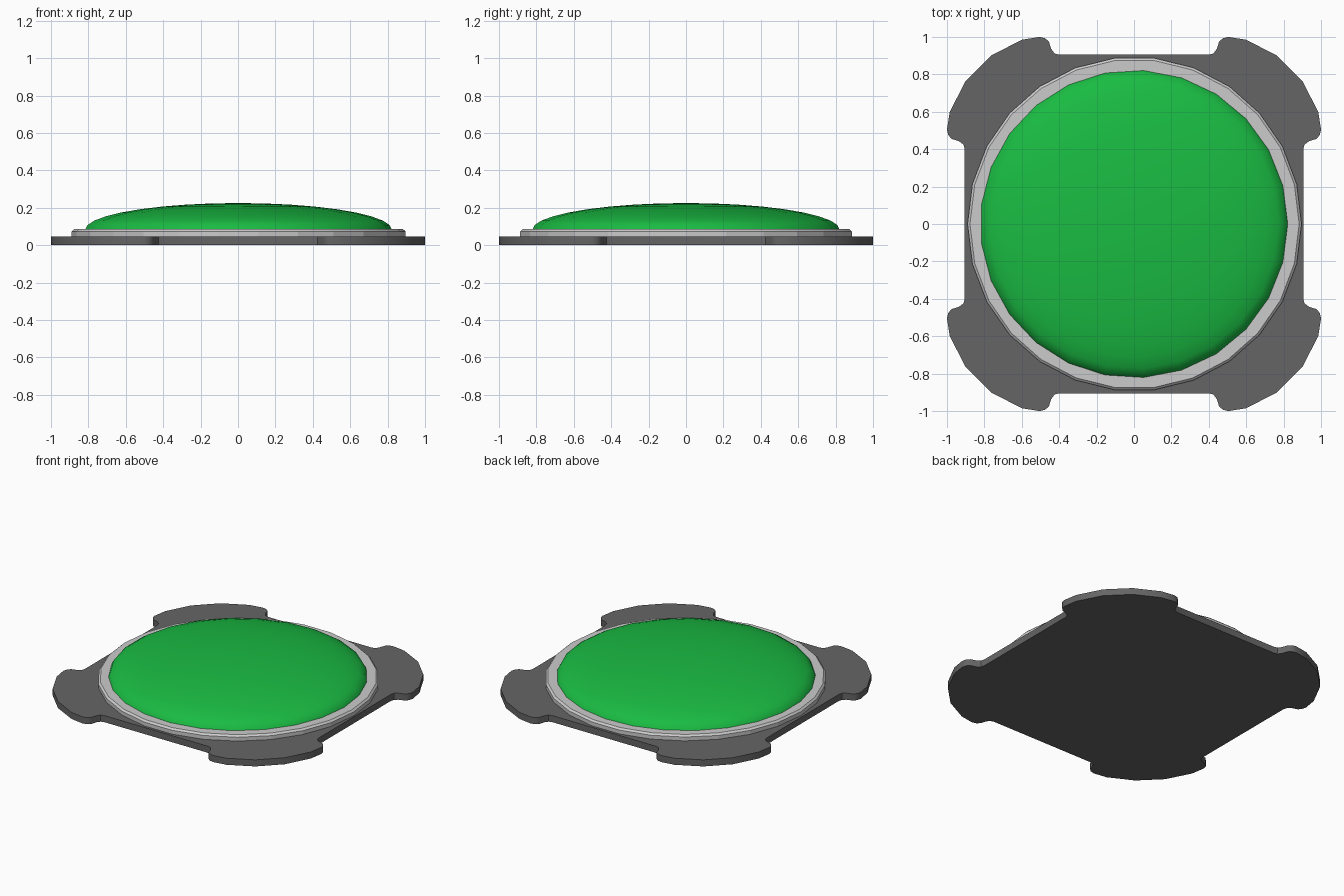
import bpy, bmesh
from math import cos, sin, pi, radians

if "Cube" in bpy.data.objects:
    bpy.data.objects.remove(bpy.data.objects["Cube"])


def finish(name, bm, angle, color=None):
    bmesh.ops.recalc_face_normals(bm, faces=bm.faces)
    mesh = bpy.data.meshes.new(name)
    bm.to_mesh(mesh)
    bm.free()
    ob = bpy.data.objects.new(name, mesh)
    bpy.context.collection.objects.link(ob)
    if color:
        mat = bpy.data.materials.new(name + "_color")
        mat.diffuse_color = (*color, 1)
        mat.use_nodes = True
        mat.node_tree.nodes["Principled BSDF"].inputs["Base Color"].default_value = mat.diffuse_color
        mesh.materials.append(mat)
    bpy.ops.object.select_all(action='DESELECT')
    ob.select_set(True)
    bpy.context.view_layer.objects.active = ob
    bpy.ops.object.shade_smooth_by_angle(angle=radians(angle))
    return ob


def lathe(profile, sides, cx=0.0):
    """Closed solid from (radius, z) rings, bottom to top; radius 0 makes a tip."""
    bm = bmesh.new()
    rings = []
    for r, z in profile:
        n = sides if r > 0 else 1
        rings.append([bm.verts.new((cx + r * cos(2 * pi * i / sides),
                                    r * sin(2 * pi * i / sides), z)) for i in range(n)])
    bm.faces.new(rings[0][::-1])
    for a, b in zip(rings, rings[1:]):
        for i in range(sides):
            j = (i + 1) % sides
            bm.faces.new((a[i], a[j], b[0]) if len(b) == 1 else (a[i], a[j], b[j], b[i]))
    if len(rings[-1]) > 1:
        bm.faces.new(rings[-1])
    return bm


# Base plate: square with four corner lobes; half a corner mirrored, then turned
half = [(0.905, 0.40), (0.912, 0.425), (0.935, 0.442), (0.975, 0.455),
        (0.993, 0.475), (1.0, 0.505), (0.985, 0.60), (0.90, 0.765)]
corner = half + [(y, x) for x, y in reversed(half)]
outline = []
for k in range(4):
    for x, y in corner:
        for _ in range(k):
            x, y = -y, x
        outline.append((x, y))
bm = bmesh.new()
face = bm.faces.new([bm.verts.new((x, y, 0)) for x, y in outline])
ext = bmesh.ops.extrude_face_region(bm, geom=[face])
bmesh.ops.translate(bm, vec=(0, 0, 0.046),
                    verts=[v for v in ext["geom"] if isinstance(v, bmesh.types.BMVert)])
finish("base_plate", bm, 35, (0.13, 0.13, 0.13))

# Grey bezel disc with a small chamfer on its top edge
finish("bezel_ring", lathe([(0.893, 0.04), (0.893, 0.073), (0.88, 0.085)], 26, 0.003), 10)

# Green domed lens
steps = 9
dome = [(0.823 * cos(pi / 2 * i / steps), 0.083 + 0.142 * sin(pi / 2 * i / steps))
        for i in range(steps)] + [(0, 0.225)]
finish("dome_lens", lathe(dome, 25), 40, (0.01, 0.50, 0.055))
